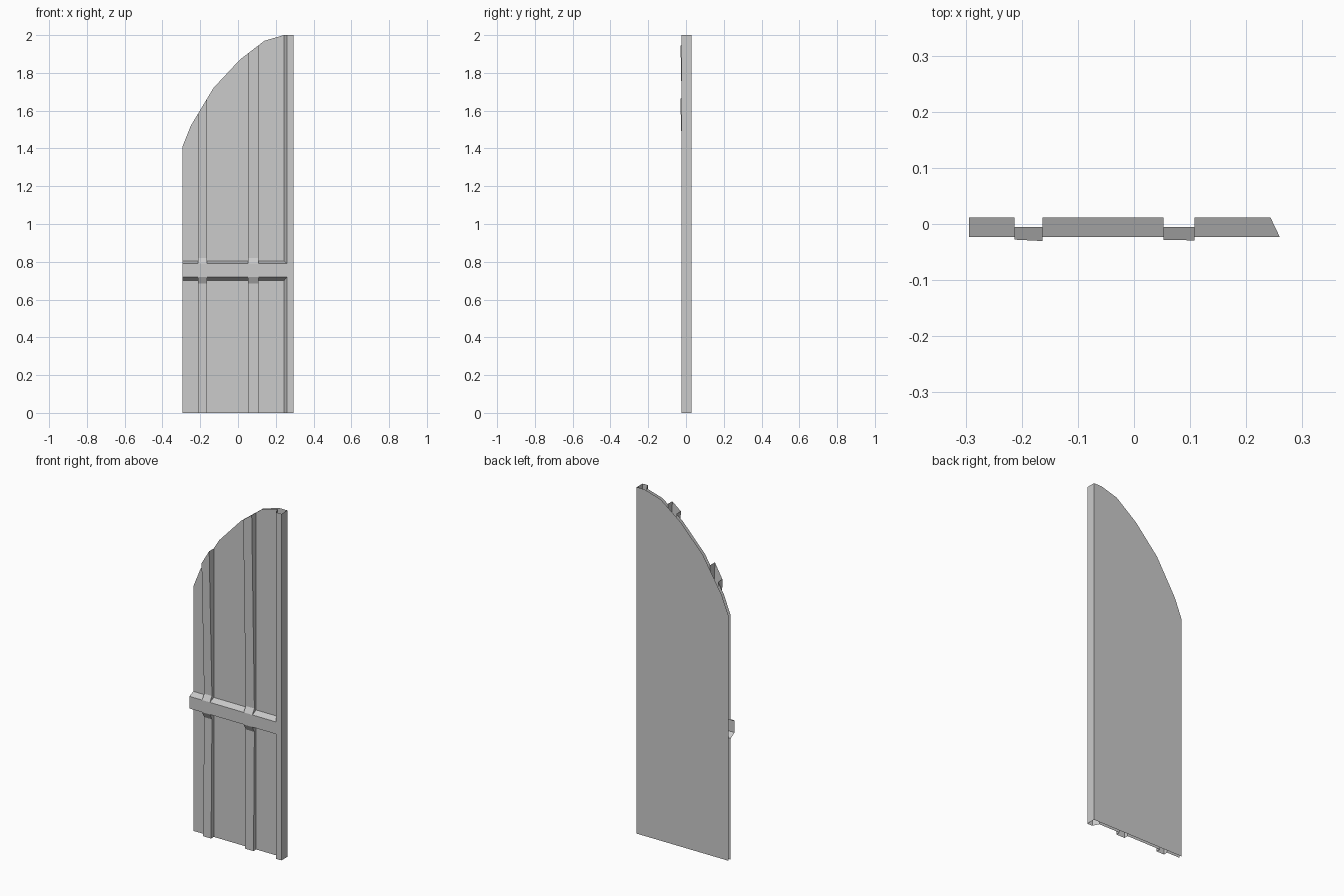
import bpy, bmesh

if "Cube" in bpy.data.objects:
    bpy.data.objects.remove(bpy.data.objects["Cube"])

L, R = -0.294, 0.294                       # leaf edges
BACK, PANEL, FRONT = 0.03, 0.012, -0.0235  # depth levels
POST_IN, POST_OUT = 0.243, 0.26            # slanted inner side of the post
UP, UP_F, LO_F, LO = 0.805, 0.79, 0.72, 0.70   # rail heights, back and front
RIB_UP, RIB_LO, RIB_Y = 0.82, 0.685, -0.005
ARC = [(L, 1.41), (-0.25, 1.52), (-0.13, 1.72), (0.01, 1.87),
       (0.14, 1.97), (0.243, 2.0), (R, 2.0)]
RIBS = [(-0.213, -0.163, 0.030), (0.053, 0.108, 0.0215)]  # x range, outward lean


def arc(x):
    for (xa, za), (xb, zb) in zip(ARC, ARC[1:]):
        if x <= xb:
            return za + (zb - za) * (x - xa) / (xb - xa)
    return ARC[-1][1]


def make(name, polys):
    bm = bmesh.new()
    for p in polys:
        bm.faces.new([bm.verts.new(v) for v in p])
    bmesh.ops.remove_doubles(bm, verts=bm.verts, dist=1e-5)
    bmesh.ops.recalc_face_normals(bm, faces=bm.faces)
    # open sheets: turn them so they face outwards
    front = [f for f in bm.faces if abs(f.normal.y) > 0.9]
    want = 1 if name == "back_panel" else -1
    if sum(f.normal.y * f.calc_area() for f in front) * want < 0:
        bmesh.ops.reverse_faces(bm, faces=bm.faces)
    me = bpy.data.meshes.new(name)
    bm.to_mesh(me)
    bm.free()
    ob = bpy.data.objects.new(name, me)
    bpy.context.collection.objects.link(ob)


def under_arc(x0, x1, y, z0):
    """Sheet from height z0 up to the arched edge; y may depend on z."""
    xs = [x0] + [x for x, _ in ARC if x0 < x < x1] + [x1]
    top = [(x, y(arc(x)), arc(x)) for x in reversed(xs)]
    return [[(x0, y(z0), z0), (x1, y(z0), z0)] + top]


def quad(x0, x1, ya, za, yb, zb, x1b=None):
    return [(x0, ya, za), (x1, ya, za), (x1 if x1b is None else x1b, yb, zb), (x0, yb, zb)]


# flat back sheet
make("back_panel", under_arc(L, R, lambda z: BACK, 0))

# planks between the ribs, with the bevels of the cross rail
edges = [L] + [x for r in RIBS for x in r[:2]] + [POST_IN]
planks, rail = [], []
for x0, x1 in zip(edges[::2], edges[1::2]):
    xf = POST_OUT if x1 == POST_IN else x1
    planks.append(quad(x0, x1, PANEL, 0, PANEL, LO))
    planks += under_arc(x0, x1, lambda z: PANEL, UP)
    rail.append(quad(x0, x1, PANEL, LO, FRONT, LO_F, xf))
    rail.append(quad(x0, x1, PANEL, UP, FRONT, UP_F, xf))
rail.append(quad(L, POST_OUT, FRONT, LO_F, FRONT, UP_F))
for a, b, _ in RIBS:
    rail.append(quad(a, b, RIB_Y, RIB_LO, FRONT, LO_F))
    rail.append(quad(a, b, RIB_Y, RIB_UP, FRONT, UP_F))
make("front_planks", planks)
make("cross_rail", rail)

# raised ribs leaning outwards above the rail
for i, (a, b, lean) in enumerate(RIBS):
    y = lambda z: RIB_Y - lean * (z - RIB_UP)
    foot = RIB_Y - 0.008
    polys = under_arc(a, b, y, RIB_UP)
    polys.append(quad(a, b, foot, 0, RIB_Y, RIB_LO))
    for x in (a, b):
        t = arc(x)
        polys.append([(x, PANEL, UP), (x, FRONT, UP_F), (x, RIB_Y, RIB_UP), (x, y(t), t), (x, PANEL, t)])
        polys.append([(x, PANEL, 0), (x, foot, 0), (x, RIB_Y, RIB_LO), (x, FRONT, LO_F), (x, PANEL, LO)])
    make(f"rib_{i + 1}", polys)

# edge post with slanted inner side
post = [quad(POST_OUT, R, FRONT, 0, FRONT, 2),
        [(R, FRONT, 0), (R, BACK, 0), (R, BACK, 2), (R, FRONT, 2)]]
for z0, z0f, z1, z1f in ((0, 0, LO, LO_F), (UP, UP_F, 2, 2)):
    post.append([(POST_IN, PANEL, z0), (POST_OUT, FRONT, z0f), (POST_OUT, FRONT, z1f), (POST_IN, PANEL, z1)])
make("edge_post", post)
